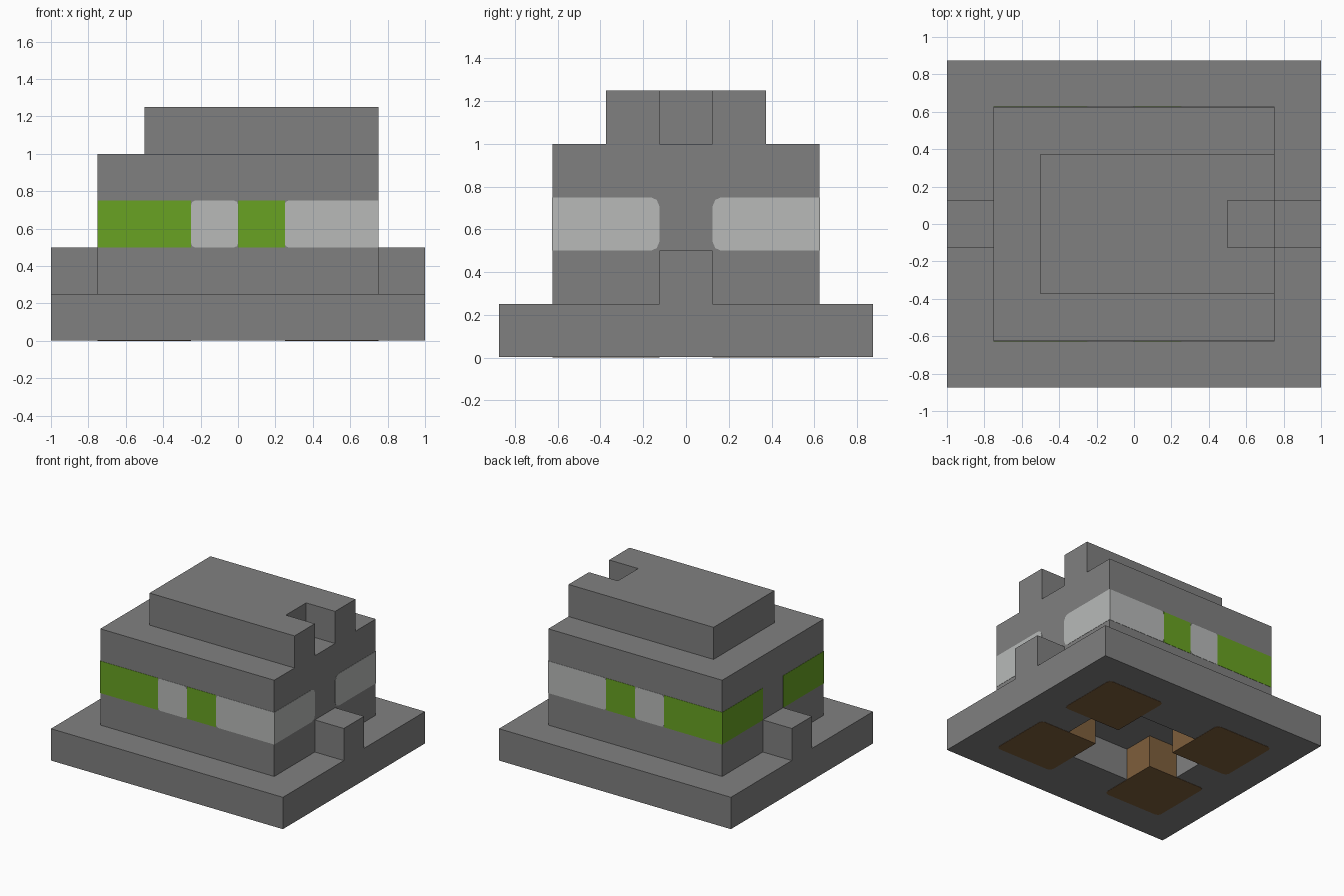
import bpy, bmesh
from mathutils import Vector

if "Cube" in bpy.data.objects:
    bpy.data.objects.remove(bpy.data.objects["Cube"])


def material(name, rgb):
    m = bpy.data.materials.new(name)
    m.use_nodes = True
    m.diffuse_color = (*rgb, 1)
    m.node_tree.nodes["Principled BSDF"].inputs["Base Color"].default_value = (*rgb, 1)
    return m


stone = material("stone grey", (0.216, 0.216, 0.216))
pale = material("pale grey", (0.479, 0.491, 0.485))
green = material("leaf green", (0.138, 0.361, 0.016))
brown = material("earth brown", (0.209, 0.114, 0.045))


def prism(name, points, lo, hi, mat, axis="z"):
    """Extrude a flat outline from lo to hi along the given axis."""
    place = {"x": lambda a, b, c: (c, a, b),
             "y": lambda a, b, c: (a, c, b),
             "z": lambda a, b, c: (a, b, c)}[axis]
    bm = bmesh.new()
    face = bm.faces.new([bm.verts.new(place(a, b, lo)) for a, b in points])
    top = bmesh.ops.extrude_face_region(bm, geom=[face])["geom"]
    verts = [v for v in top if isinstance(v, bmesh.types.BMVert)]
    bmesh.ops.translate(bm, verts=verts, vec=Vector(place(0, 0, hi - lo)))
    bmesh.ops.recalc_face_normals(bm, faces=bm.faces)
    mesh = bpy.data.meshes.new(name)
    bm.to_mesh(mesh)
    bm.free()
    mesh.materials.append(mat)
    obj = bpy.data.objects.new(name, mesh)
    bpy.context.collection.objects.link(obj)
    return obj


def rect(a0, a1, b0, b1, radii=(0, 0, 0, 0)):
    """Rectangle outline; corners with a radius are rounded off."""
    corners = [(a0, b0, 1, 1), (a1, b0, -1, 1), (a1, b1, -1, -1), (a0, b1, 1, -1)]
    pts = []
    for i, ((a, b, sa, sb), r) in enumerate(zip(corners, radii)):
        if r == 0:
            pts.append((a, b))
            continue
        arc = [(0, r), (0.3 * r, 0.3 * r), (r, 0)]
        if i % 2:
            arc.reverse()
        pts += [(a + sa * u, b + sb * v) for u, v in arc]
    return pts


SKIN = 0.002  # thickness of painted plates

# Base slab with a cross-shaped hollow underneath
base = prism("base_slab", rect(-1, 1, -0.875, 0.875), SKIN, 0.25, stone)
quarter = [(0.5, 0.125), (0.25, 0.125), (0.25, 0.375)]
cross = []
for sx, sy in ((1, 1), (-1, 1), (-1, -1), (1, -1)):
    part = [(sx * x, sy * y) for x, y in quarter]
    cross += part if sx * sy > 0 else part[::-1]
cutter = prism("hollow_cutter", cross, -0.1, 0.4, stone)
cutter.hide_render = True
mod = base.modifiers.new("hollow", "BOOLEAN")
mod.operation = "DIFFERENCE"
mod.solver = "EXACT"
mod.object = cutter
bpy.context.view_layer.objects.active = base
bpy.ops.object.modifier_apply(modifier=mod.name)
bpy.data.objects.remove(cutter)

# Brown on the hollow walls that belong to the four feet
base.data.materials.clear()
for m in (stone, brown):
    base.data.materials.append(m)
for f in base.data.polygons:
    on_x = abs(f.normal.x) > 0.9 and abs(abs(f.center.x) - 0.25) < 0.01
    on_y = abs(f.normal.y) > 0.9 and abs(abs(f.center.y) - 0.125) < 0.01
    f.material_index = int(on_x or on_y)

# Brown foot pads on the underside, notched by the hollow
for sx, side in ((1, "left"), (-1, "right")):
    for sy, end in ((1, "back"), (-1, "front")):
        outline = [(0.25, 0.375), (0.25, 0.125), (0.5, 0.125)]
        outline = outline[1:] + rect(0.25, 0.75, 0.125, 0.625, (0, 0.03, 0.03, 0.03))[1:]
        prism(f"foot_pad_{end}_{side}", [(sx * x, sy * y) for x, y in outline],
              0, SKIN, brown)

# Main body and the two end posts
prism("body", rect(-0.75, 0.75, -0.625, 0.625), 0.25, 1, stone)
prism("post_left", rect(0.75, 1, -0.125, 0.125), 0.25, 0.5, stone)
prism("post_right", rect(-1, -0.75, -0.125, 0.125), 0.25, 0.5, stone)

# Roof block with a notch in its left end
half = [(-0.5, 0.375), (0.75, 0.375), (0.75, 0.125), (0.5, 0.125)]
prism("roof", half + [(x, -y) for x, y in reversed(half)], 1, 1.25, stone)

# Painted band on the front and back
r = 0.02
bands = [("green_wide", -0.75, -0.25, green, (0, 0, 0, 0)),
         ("pale_narrow", -0.25, 0, pale, (r, r, r, r)),
         ("green_narrow", 0, 0.25, green, (0, 0, 0, 0)),
         ("pale_wide", 0.25, 0.75, pale, (r, 0, 0, r))]
for name, x0, x1, mat, radii in bands:
    for s, end in ((1, "back"), (-1, "front")):
        prism(f"band_{name}_{end}", rect(x0, x1, 0.5, 0.75, radii),
              s * 0.625, s * (0.625 + SKIN), mat, "y")

# Painted band on the two ends
R = 0.04
for y0, y1, radii, end in ((0.125, 0.625, (R, 0, 0, R), "back"),
                           (-0.625, -0.125, (0, R, R, 0), "front")):
    prism(f"end_band_pale_{end}", rect(y0, y1, 0.5, 0.75, radii),
          0.75, 0.75 + SKIN, pale, "x")
    prism(f"end_band_green_{end}", rect(y0, y1, 0.5, 0.75),
          -0.75 - SKIN, -0.75, green, "x")
